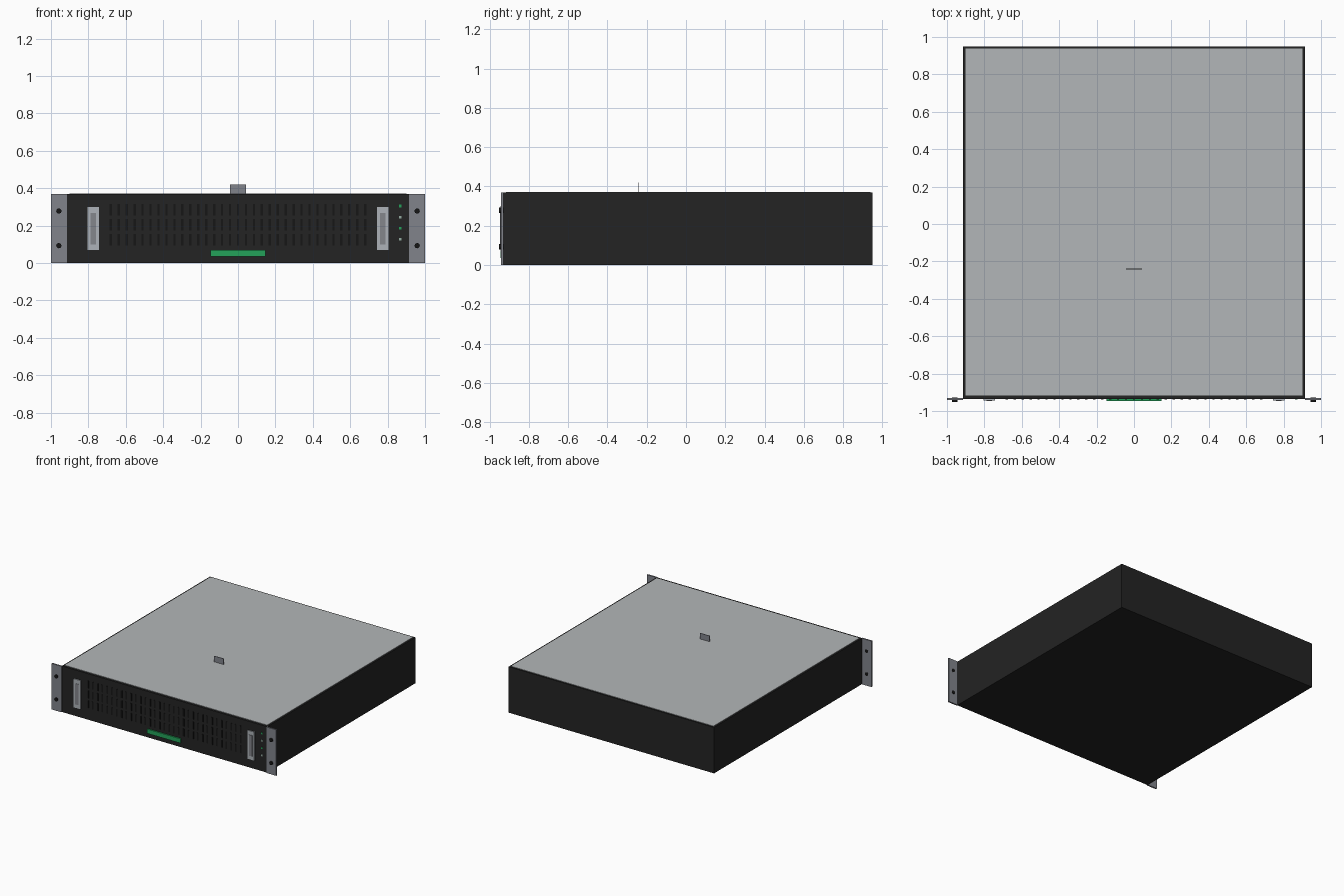
import bpy
import math

if "Cube" in bpy.data.objects:
    bpy.data.objects.remove(bpy.data.objects["Cube"])


def mat(name, r, g, b):
    m = bpy.data.materials.new(name)
    m.diffuse_color = (r, g, b, 1)
    m.use_nodes = True
    m.node_tree.nodes["Principled BSDF"].inputs["Base Color"].default_value = m.diffuse_color
    return m


BLACK = mat("case black", 0.017, 0.017, 0.017)
DARK = mat("vent black", 0.008, 0.008, 0.008)
LID = mat("lid grey", 0.45, 0.47, 0.48)
STEEL = mat("bracket grey", 0.22, 0.23, 0.26)
SILVER = mat("handle silver", 0.42, 0.45, 0.48)
GRIP = mat("grip grey", 0.23, 0.24, 0.26)
GREEN = mat("label green", 0.017, 0.36, 0.10)
PALE = mat("lamp pale", 0.30, 0.42, 0.36)


def box(name, x, y, z, material):
    """Box from (min, max) pairs on each axis."""
    verts = [(a, b, c) for a in x for b in y for c in z]
    faces = [(0, 1, 3, 2), (4, 6, 7, 5), (0, 4, 5, 1),
             (2, 3, 7, 6), (0, 2, 6, 4), (1, 5, 7, 3)]
    me = bpy.data.meshes.new(name)
    me.from_pydata(verts, [], faces)
    me.materials.append(material)
    ob = bpy.data.objects.new(name, me)
    bpy.context.collection.objects.link(ob)
    return ob


def around(c, half):
    return (c - half, c + half)


# Case and its inset lid
box("case", (-0.915, 0.915), (-0.93, 0.95), (0, 0.37), BLACK)
box("lid", (-0.902, 0.902), (-0.917, 0.938), (0.36, 0.373), LID)
box("front_panel", (-0.915, 0.915), (-0.935, -0.93), (0, 0.37), BLACK)

# Upright tab on the lid
box("lid_tab", (-0.042, 0.042), (-0.243, -0.239), (0.373, 0.42), STEEL)

# Three rows of narrow vent bars
for row, z in enumerate((0.125, 0.205, 0.285)):
    for i in range(33):
        x = -0.68 + i * 0.0425
        box(f"vent_{row}_{i}", around(x, 0.006), (-0.9375, -0.934),
            around(z, 0.03), DARK)

for side, s in (("left", -1), ("right", 1)):
    # Rack bracket with two screws
    box(f"{side}_bracket", sorted((s * 0.915, s * 1.0)), (-0.942, -0.93),
        (0, 0.37), STEEL)
    for n, z in (("lower", 0.093), ("upper", 0.278)):
        bpy.ops.mesh.primitive_cylinder_add(
            vertices=16, radius=0.014, depth=0.024,
            location=(s * 0.958, -0.939, z), rotation=(math.pi / 2, 0, 0))
        screw = bpy.context.object
        screw.name = f"{side}_{n}_screw"
        screw.data.materials.append(DARK)
        bpy.ops.object.shade_smooth_by_angle()
    # Handle plate with a darker grip strip
    x = s * 0.774
    box(f"{side}_handle", around(x, 0.031), (-0.943, -0.934), (0.07, 0.30), SILVER)
    box(f"{side}_grip", around(x, 0.014), (-0.947, -0.942), (0.10, 0.268), GRIP)

# Green label strip
box("label_strip", (-0.148, 0.148), (-0.945, -0.934), (0.036, 0.071), GREEN)

# Column of status lamps
for i, m in enumerate((GREEN, PALE, GREEN, PALE)):
    box(f"lamp_{i}", around(0.868, 0.007), (-0.939, -0.934),
        around(0.305 - i * 0.059, 0.007), m)
